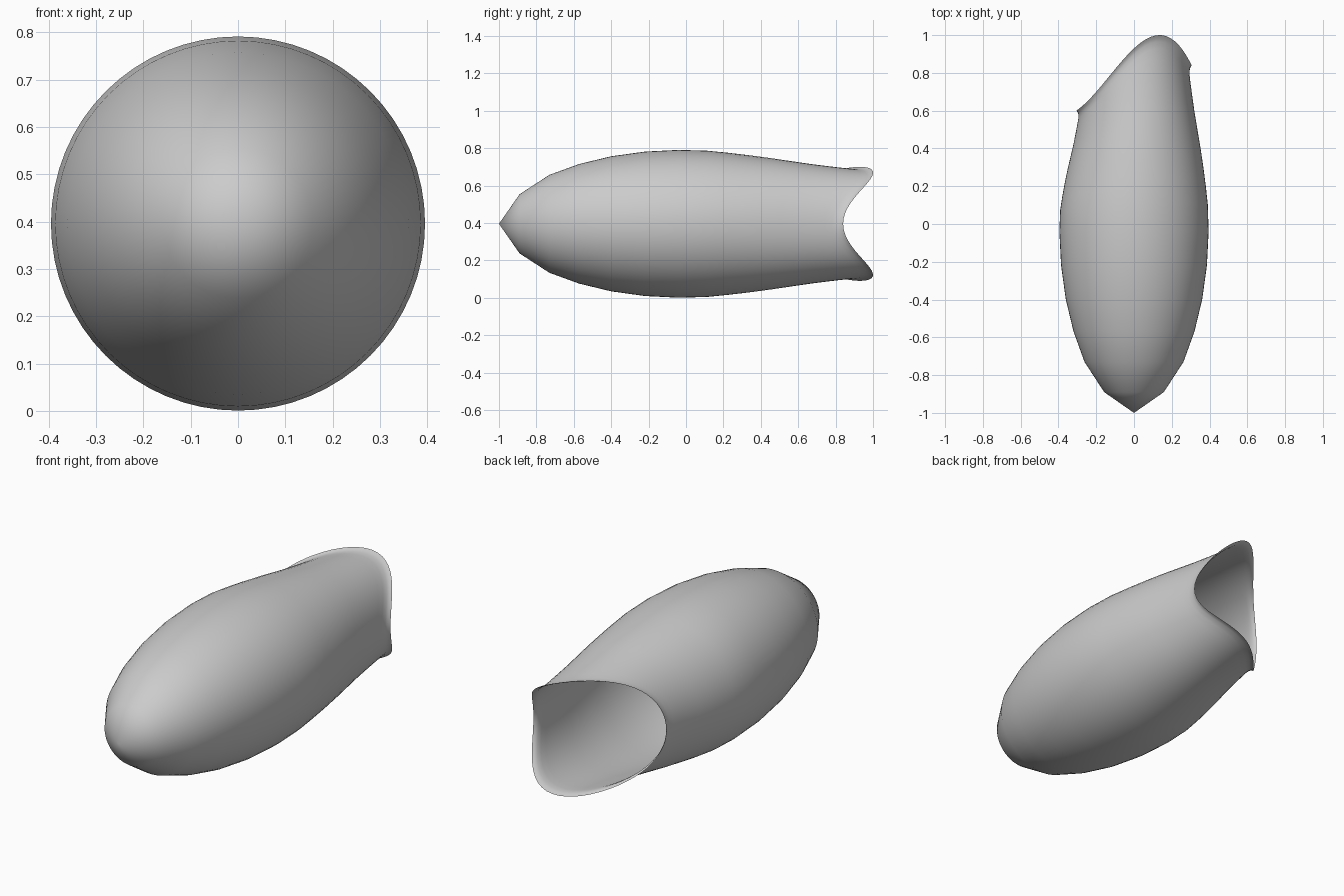
import bpy, bmesh
from math import cos, sin, pi

if "Cube" in bpy.data.objects:
    bpy.data.objects.remove(bpy.data.objects["Cube"])

SEG = 64
AXIS_Z = 0.396

# Nose half: (y, radius) rings, circular about the long axis
NOSE = [(-0.89, 0.158), (-0.73, 0.262), (-0.57, 0.32), (-0.40, 0.361),
        (-0.22, 0.386), (-0.04, 0.395)]
# Tail half: (fraction of the way to the wavy rim, radius), flared at the end
TAIL = [(0.12, 0.391), (0.24, 0.380), (0.36, 0.367), (0.48, 0.352),
        (0.60, 0.335), (0.70, 0.321), (0.80, 0.309), (0.88, 0.300),
        (0.93, 0.295), (0.965, 0.294), (0.985, 0.298), (1.0, 0.305)]


def rim_y(a):
    """Length of the body at angle a: long top and bottom lobes, short left side."""
    return 0.825 + 0.161 * cos(a) - 0.105 * cos(2 * a) - 0.041 * cos(3 * a)


bm = bmesh.new()


def ring(y_of_angle, r):
    verts = []
    for i in range(SEG):
        a = 2 * pi * i / SEG
        verts.append(bm.verts.new((r * cos(a), y_of_angle(a), AXIS_Z + r * sin(a))))
    return verts


# Pointed nose, body rings, then rings stretched to the open slanted mouth
tip = bm.verts.new((0, -1, AXIS_Z))
rings = [ring(lambda a, y=y: y, r) for y, r in NOSE]
rings += [ring(lambda a, t=t: t * rim_y(a), r) for t, r in TAIL]

for i in range(SEG):
    j = (i + 1) % SEG
    bm.faces.new((tip, rings[0][i], rings[0][j]))
    for p, q in zip(rings, rings[1:]):
        bm.faces.new((p[i], q[i], q[j], p[j]))
bmesh.ops.recalc_face_normals(bm, faces=bm.faces)
for f in bm.faces:
    f.smooth = True

mesh = bpy.data.meshes.new("open_shell")
bm.to_mesh(mesh)
bm.free()
shell = bpy.data.objects.new("open_shell", mesh)
bpy.context.collection.objects.link(shell)
